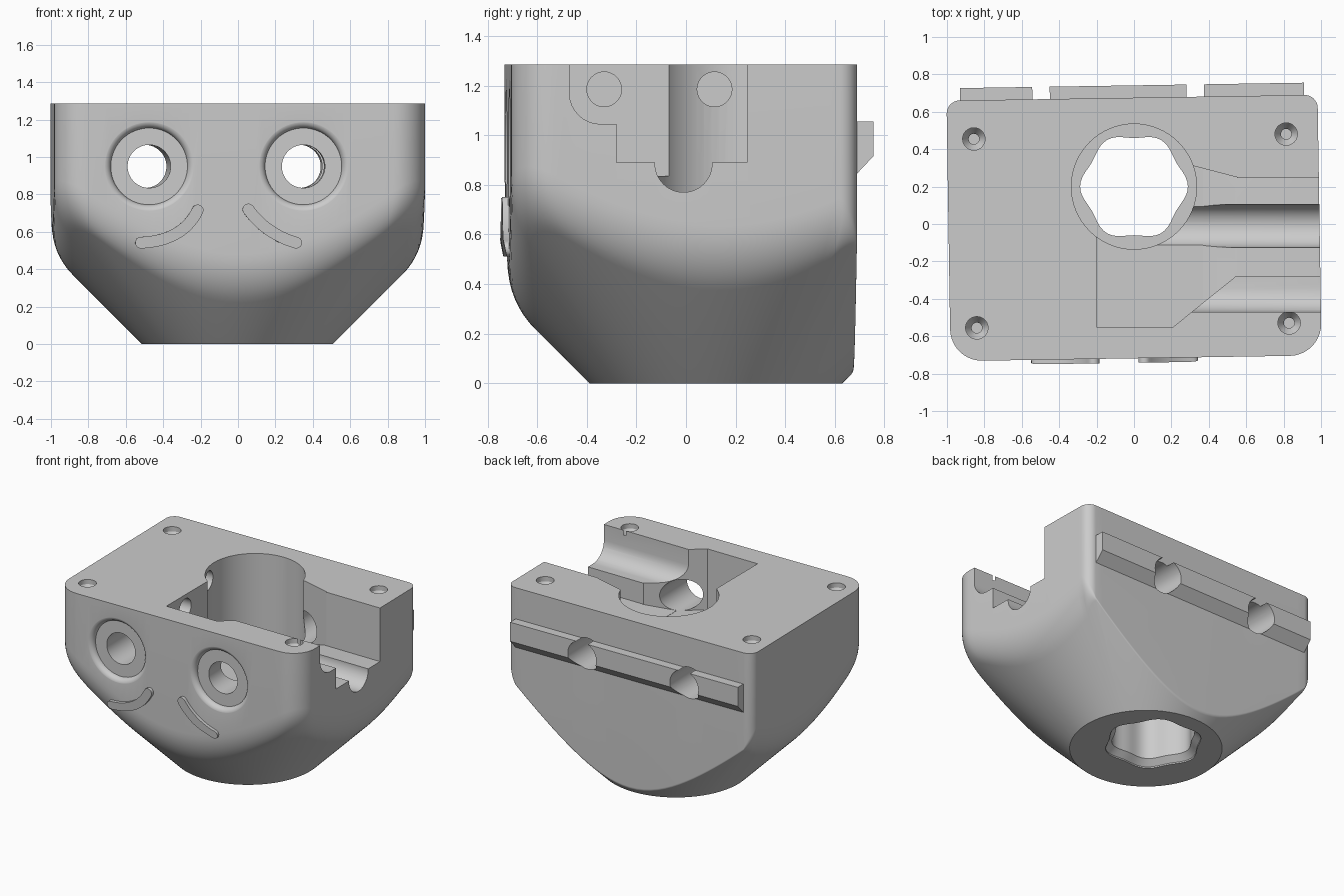
import bpy, bmesh, math
from math import sin, cos, pi, tau
from mathutils import Vector, Matrix

cube = bpy.data.objects.get("Cube")
if cube:
    bpy.data.objects.remove(cube)

TILT = Matrix.Rotation(math.radians(0.9), 4, 'Z')
LEVEL = Matrix.Identity(4)
TOP = 1.285

grey = bpy.data.materials.new("plain grey")
grey.use_nodes = True
COLOUR = (0.6, 0.6, 0.6, 1)
grey.diffuse_color = COLOUR
grey.node_tree.nodes["Principled BSDF"].inputs["Base Color"].default_value = COLOUR


def loft(name, rings, turn=LEVEL):
    """Closed solid through rings that have equal numbers of points."""
    bm = bmesh.new()
    loops = [[bm.verts.new(turn @ Vector(p)) for p in ring] for ring in rings]
    n = len(loops[0])
    for a, b in zip(loops, loops[1:]):
        for i in range(n):
            j = (i + 1) % n
            bm.faces.new((a[i], a[j], b[j], b[i]))
    bm.faces.new(loops[0][::-1])
    bm.faces.new(loops[-1])
    bmesh.ops.recalc_face_normals(bm, faces=bm.faces)
    mesh = bpy.data.meshes.new(name)
    bm.to_mesh(mesh)
    bm.free()
    mesh.materials.append(grey)
    ob = bpy.data.objects.new(name, mesh)
    bpy.context.collection.objects.link(ob)
    return ob


def place(axis, u, v, w):
    """Point with profile coordinates u, v and distance w along the axis."""
    return {'X': (w, u, v), 'Y': (u, w, v), 'Z': (u, v, w)}[axis]


def prism(name, axis, outline, a, b, turn=LEVEL):
    return loft(name, [[place(axis, u, v, w) for u, v in outline] for w in (a, b)], turn)


def turned(name, axis, centre, profile, turn=LEVEL, n=64):
    """Round solid from (radius, distance along axis) pairs."""
    cu, cv = centre
    return loft(name, [[place(axis, cu + r * cos(tau * i / n), cv + r * sin(tau * i / n), w)
                        for i in range(n)] for r, w in profile], turn)


def cut(target, cutters):
    for c in cutters:
        c.hide_render = True
        mod = target.modifiers.new("cut", 'BOOLEAN')
        mod.operation, mod.solver, mod.object = 'DIFFERENCE', 'EXACT', c
        bpy.context.view_layer.objects.active = target
        bpy.ops.object.modifier_apply(modifier=mod.name)


# Body: rounded rectangle walls blended into a 45 degree cone
W, FRONT, BACK, FOOT = 0.992, -0.718, 0.675, 0.51
BIG, SMALL = 0.37, 0.03
AXIS = Vector((-0.003, 0.12, 0))


def perimeter():
    """Wall points, each with the blend radius used below it."""
    corners = [(1, 1, 0.07), (-1, 1, 0.07), (-1, -1, 0.17), (1, -1, 0.17)]
    pts = []
    for k, (sx, sy, r) in enumerate(corners):
        cx, cy = sx * (W - r), (BACK - r if sy > 0 else FRONT + r)
        for i in range(11):
            a = (k + i / 10) * pi / 2
            t = i / 10 if k == 0 else 1 - i / 10
            blend = BIG + (SMALL - BIG) * t if k < 2 else BIG
            if k == 1:
                blend = SMALL + (BIG - SMALL) * i / 10
            pts.append((Vector((cx + r * cos(a), cy + r * sin(a), 0)), blend))
    full = []
    for i, (p, b) in enumerate(pts):
        q, c = pts[(i + 1) % len(pts)]
        steps = 32 if i % 11 == 10 else 1
        full += [(p.lerp(q, s / steps), b + (c - b) * s / steps) for s in range(steps)]
    return full


def column(p, blend, steps=8):
    d = TILT @ p - AXIS
    dist = d.length
    d.normalize()
    t = blend * math.tan(pi / 8)
    z_end = dist - FOOT + t
    prof = [(FOOT, 0)]
    for i in range(steps + 1):
        a = pi / 4 * (1 - i / steps)
        prof.append((dist - blend * (1 - cos(a)), z_end - blend * sin(a)))
    prof.append((dist, TOP))
    return [AXIS + d * r + Vector((0, 0, z)) for r, z in prof]


columns = [column(p, b) for p, b in perimeter()]
body = loft("body", list(zip(*columns)))

# Central bore with a lobed opening through the foot
cutters = [turned("bore_cutter", 'Z', (0, 0.2), [(0.335, 0.35), (0.335, 1.5)])]


def lobed(scale, z, n=72):
    rs = [(0.274 + 0.014 * cos(6 * tau * i / n)) * scale for i in range(n)]
    return [(r * cos(tau * i / n), 0.2 + r * sin(tau * i / n), z) for i, r in enumerate(rs)]


cutters.append(loft("foot_opening_cutter",
                    [lobed(1.15, -0.1), lobed(1.15, 0.01), lobed(1, 0.05), lobed(1, 0.6)]))

# Side channel with a rounded step and a half-round groove
step = [(-0.345 - 0.125 * cos(a), 1.17 - 0.125 * sin(a))
        for a in [i * pi / 16 for i in range(9)]]
channel = [(-0.47, 1.5)] + step + [(-0.28, 1.045), (-0.28, 0.89), (0.245, 0.89), (0.245, 1.5)]
cutters.append(prism("channel_cutter", 'X', channel, 0.25, 1.3))
cutters.append(turned("groove_cutter", 'X', (-0.01, 0.885), [(0.115, 0), (0.115, 1.3)]))

# Pocket beside the bore and its ramp up to the channel
FLOOR = 0.835
pocket = [(-0.2, 0.1), (-0.2, -0.55), (0.21, -0.55), (0.37, -0.42), (0.37, 0.297), (0.2, 0.34)]
cutters.append(prism("pocket_cutter", 'Z', pocket, FLOOR, 1.5))
ramp = [(0.365, -0.424), (0.55, -0.275), (0.55, 0.25), (0.365, 0.298)]
cutters.append(loft("ramp_cutter", [
    [(x, y, FLOOR + (0.055 if x > 0.5 else 0)) for x, y in ramp],
    [(x, y, 1.5) for x, y in ramp]]))

# Blind cross holes in the pocket and bore walls
for y in (-0.33, 0.115):
    cutters.append(turned("cross_hole_cutter", 'X', (y, 1.185), [(0.07, -0.6), (0.07, -0.05)], n=40))

# Countersunk screw holes in the top
for sx in (-1, 1):
    for sy in (-1, 1):
        cutters.append(turned("screw_hole_cutter", 'Z', (-0.014 + 0.835 * sx, -0.037 + 0.505 * sy),
                              [(0.028, 0.9), (0.028, 1.2), (0.06, 1.25), (0.06, 1.4)], TILT, 32))

# Eye holes through the whole depth, with round-edged recesses in front
eye_cutters = []
for x in (-0.486, 0.339):
    eye_cutters.append(turned("eye_hole_cutter", 'Y', (x, 0.95), [(0.115, -1), (0.115, 1)], TILT))
    arc = [i * pi / 12 for i in range(7)]
    recess = [(0.245 - 0.04 * cos(a), -0.679 - 0.04 * sin(a)) for a in arc] + [(0.245, -0.8)]
    cutters.append(turned("eye_recess_cutter", 'Y', (x, 0.95), recess, TILT))

cut(body, cutters + eye_cutters)

# Back rail, split where the eye holes pass
rail = prism("back_rail", 'X', [(0.6, 0.845), (0.675, 0.845), (0.741, 0.915),
                                (0.741, 1.055), (0.6, 1.055)], -0.92, 0.92, TILT)
cut(rail, eye_cutters)


# Raised smile marks
def smile(name, start, middle, end, half=0.031, n=16):
    a, m, b = (Vector(p) for p in (start, middle, end))
    ctrl = 2 * m - (a + b) / 2
    left, right = [], []
    for i in range(n + 1):
        t = i / n
        p = a * (1 - t) ** 2 + ctrl * 2 * t * (1 - t) + b * t * t
        d = ((ctrl - a) * (1 - t) + (b - ctrl) * t).normalized()
        side = Vector((-d.y, d.x)) * half
        left.append(p + side)
        right.append(p - side)

    def cap(centre, first):
        arm = first - centre
        return [centre + Matrix.Rotation(-pi * k / 8, 2) @ arm for k in range(1, 8)]

    outline = left + cap(b, left[-1]) + right[::-1] + cap(a, right[0])
    front = [(u, -0.742 + 0.2 * max(0, 0.58 - v), v) for u, v in outline]
    back = [(u, -0.62, v) for u, v in outline]
    return loft(name, [front, back], TILT)


right_mark = smile("right_smile_mark", (-0.53, 0.542), (-0.343, 0.59), (-0.227, 0.715))
left_mark = smile("left_smile_mark", (0.044, 0.72), (0.155, 0.61), (0.3, 0.542))

for c in set(cutters + eye_cutters):
    bpy.data.objects.remove(c)

# Smooth shading with sharp edges kept
bpy.ops.object.select_all(action='DESELECT')
for ob in (body, rail, right_mark, left_mark):
    ob.select_set(True)
bpy.context.view_layer.objects.active = body
bpy.ops.object.shade_smooth_by_angle(angle=math.radians(30))
